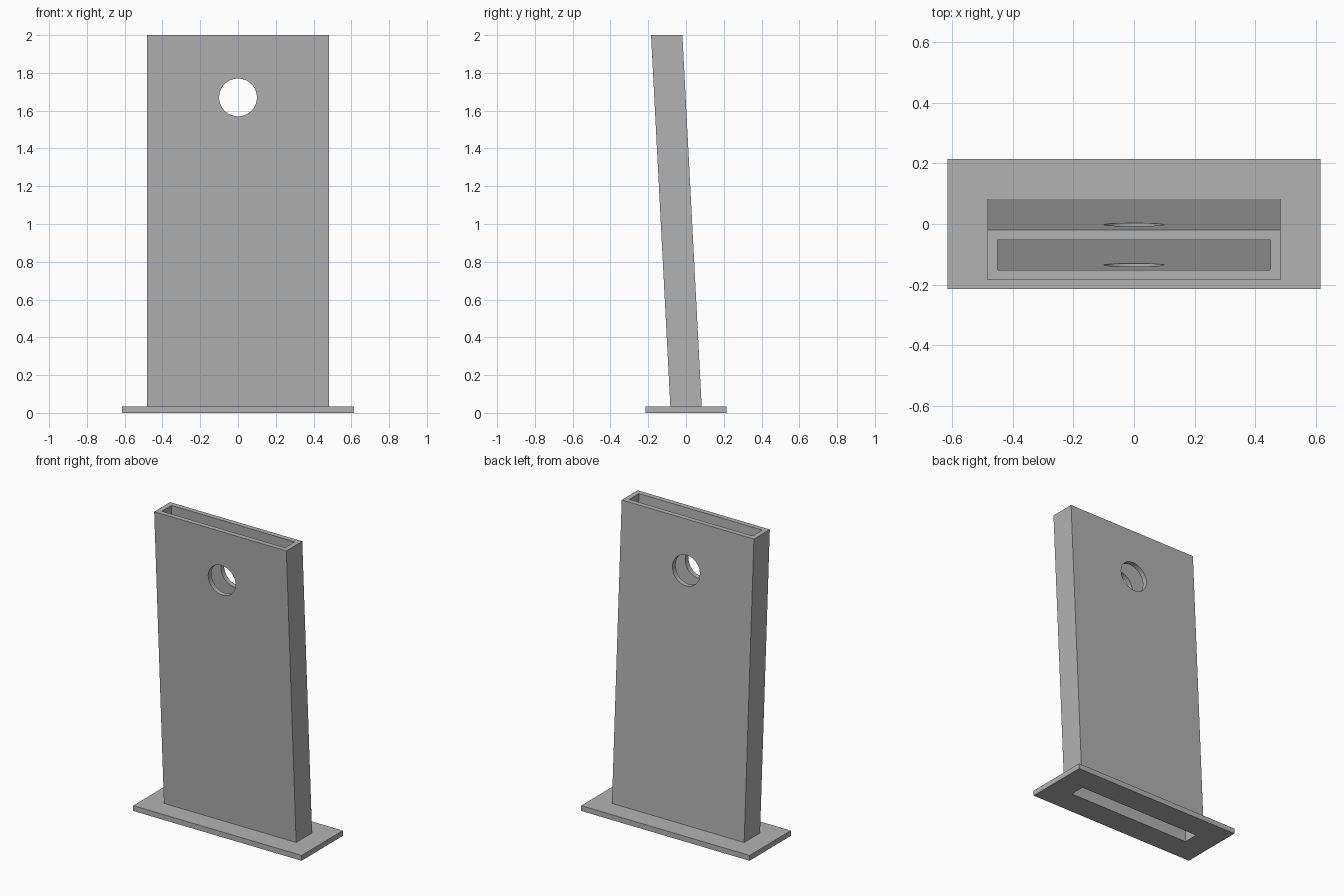
import bpy, bmesh, math

cube = bpy.data.objects.get("Cube")
if cube:
    bpy.data.objects.remove(cube, do_unlink=True)

grey = bpy.data.materials.new("plain_grey")
grey.use_nodes = True
colour = (0.45, 0.45, 0.45, 1)
grey.diffuse_color = colour
grey.node_tree.nodes["Principled BSDF"].inputs["Base Color"].default_value = colour

BASE_H, TOP, LEAN = 0.035, 2.0, -0.102
SLOT = (0.45, 0.05)


def rect_tube(name, outer, inner, z0, z1, lean=0.0):
    """Open rectangular tube; half sizes given, top shifted in y by lean."""
    bm = bmesh.new()

    def ring(half, z, shift):
        signs = ((-1, -1), (1, -1), (1, 1), (-1, 1))
        return [bm.verts.new((sx * half[0], sy * half[1] + shift, z)) for sx, sy in signs]

    loops = [ring(outer, z0, 0), ring(outer, z1, lean),
             ring(inner, z1, lean), ring(inner, z0, 0)]
    for a, b in zip(loops, loops[1:] + loops[:1]):
        for i in range(4):
            j = (i + 1) % 4
            bm.faces.new((a[i], a[j], b[j], b[i]))
    bmesh.ops.recalc_face_normals(bm, faces=bm.faces)
    mesh = bpy.data.meshes.new(name)
    bm.to_mesh(mesh)
    bm.free()
    mesh.materials.append(grey)
    obj = bpy.data.objects.new(name, mesh)
    bpy.context.collection.objects.link(obj)
    return obj


# Foot plate with slot, and the leaning hollow sleeve above it
rect_tube("base_plate", (0.615, 0.215), SLOT, 0, BASE_H)
sleeve = rect_tube("leaning_sleeve", (0.483, 0.083), SLOT, BASE_H, TOP, LEAN)

# Round hole straight through both broad walls
bpy.ops.mesh.primitive_cylinder_add(vertices=64, radius=0.1, depth=1,
                                    location=(0, 0, 1.67), rotation=(math.pi / 2, 0, 0))
cutter = bpy.context.object
cutter.name = "hole_cutter"
cutter.hide_render = True
cutter.data.materials.append(grey)
cut = sleeve.modifiers.new("round_hole", "BOOLEAN")
cut.operation = "DIFFERENCE"
cut.solver = "EXACT"
cut.object = cutter

bpy.ops.object.select_all(action="DESELECT")
sleeve.select_set(True)
bpy.context.view_layer.objects.active = sleeve
bpy.ops.object.modifier_apply(modifier=cut.name)
bpy.data.objects.remove(cutter, do_unlink=True)
bpy.ops.object.shade_smooth_by_angle(angle=math.radians(30))
